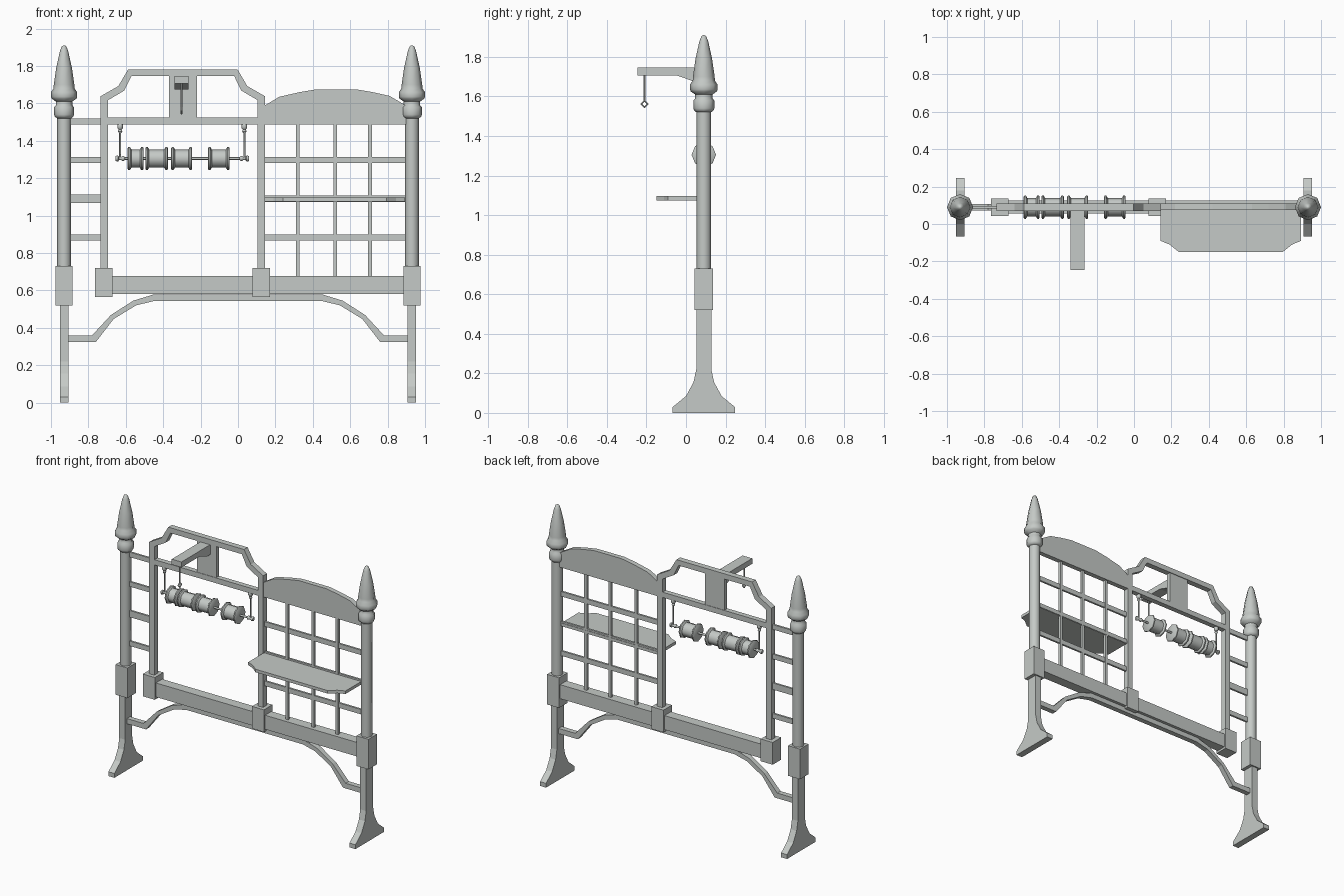
import bpy
import bmesh
import math
from mathutils import Matrix, Vector

cube = bpy.data.objects.get("Cube")
if cube:
    bpy.data.objects.remove(cube, do_unlink=True)

# Single pale grey finish
GREY = (0.56, 0.59, 0.57, 1)
grey = bpy.data.materials.new("pale_grey")
grey.use_nodes = True
grey.diffuse_color = GREY
grey.node_tree.nodes["Principled BSDF"].inputs["Base Color"].default_value = GREY

MID_Y = 0.09   # centre plane of the rack
POST_X = 0.93


def finish(name, bm, smooth=False):
    bmesh.ops.recalc_face_normals(bm, faces=bm.faces)
    mesh = bpy.data.meshes.new(name)
    bm.to_mesh(mesh)
    bm.free()
    mesh.materials.append(grey)
    ob = bpy.data.objects.new(name, mesh)
    bpy.context.collection.objects.link(ob)
    if smooth:
        mesh.polygons.foreach_set("use_smooth", [True] * len(mesh.polygons))
        mesh.set_sharp_from_angle(angle=math.radians(50))
    return ob


def prism(name, outline, axis, lo, hi):
    """Extrude a flat outline along x, y or z from lo to hi."""
    place = {"x": lambda a, b, d: (d, a, b),
             "y": lambda a, b, d: (a, d, b),
             "z": lambda a, b, d: (a, b, d)}[axis]
    bm = bmesh.new()
    face = bm.faces.new([bm.verts.new(place(a, b, lo)) for a, b in outline])
    moved = bmesh.ops.extrude_face_region(bm, geom=[face])["geom"]
    bmesh.ops.translate(bm, vec=Vector(place(0, 0, hi - lo)),
                        verts=[v for v in moved if isinstance(v, bmesh.types.BMVert)])
    return finish(name, bm)


def box(name, x0, x1, z0, z1, depth):
    outline = [(x0, z0), (x1, z0), (x1, z1), (x0, z1)]
    return prism(name, outline, "y", MID_Y - depth / 2, MID_Y + depth / 2)


def turned(name, profile, origin, axis="z", sides=8):
    """Lathe a (radius, height) profile around z or x."""
    bm = bmesh.new()
    rings = []
    for r, h in profile:
        ring = []
        for i in range(sides):
            a = math.tau * i / sides
            ring.append(bm.verts.new((r * math.cos(a), r * math.sin(a), h)))
        rings.append(ring)
    for low, high in zip(rings, rings[1:]):
        for i in range(sides):
            j = (i + 1) % sides
            bm.faces.new((low[i], low[j], high[j], high[i]))
    bm.faces.new(rings[0])
    bm.faces.new(rings[-1])
    if axis == "x":
        bm.transform(Matrix.Rotation(math.pi / 2, 4, "Y"))
    bm.transform(Matrix.Translation(origin))
    return finish(name, bm, smooth=True)


# End posts: splayed foot, square block, turned post and pointed finial
foot_half = [(0.157, 0), (0.157, 0.03), (0.09, 0.085), (0.052, 0.155),
             (0.038, 0.22), (0.038, 0.53)]
foot = [(MID_Y + a, z) for a, z in foot_half]
foot += [(MID_Y - a, z) for a, z in reversed(foot_half)]
finial = [(0.038, 1.52), (0.05, 1.53), (0.053, 1.54), (0.053, 1.58), (0.044, 1.59),
          (0.044, 1.61), (0.066, 1.625), (0.07, 1.635), (0.07, 1.66), (0.056, 1.68),
          (0.055, 1.70), (0.042, 1.79), (0.022, 1.88), (0.012, 1.905), (0.003, 1.91)]
for side, s in (("right", -1), ("left", 1)):
    x = s * POST_X
    prism(side + "_foot", foot, "x", x - 0.023, x + 0.023)
    box(side + "_post_block", x - 0.046, x + 0.046, 0.52, 0.73, 0.094)
    turned(side + "_post", [(0.037, 0.72), (0.037, 1.53)], (x, MID_Y, 0))
    turned(side + "_finial", finial, (x, MID_Y, 0))

# Lower beam with square joint blocks
box("lower_beam", -0.72, 0.93, 0.58, 0.678, 0.07)
box("right_joint_block", -0.765, -0.672, 0.565, 0.72, 0.094)
box("middle_joint_block", 0.078, 0.17, 0.565, 0.72, 0.094)

# Arched brace under the beam
outer = [(0.92, 0.36), (0.78, 0.36), (0.68, 0.468), (0.56, 0.545), (0.455, 0.577)]
inner = [(0.45, 0.543), (0.545, 0.52), (0.665, 0.447), (0.76, 0.324), (0.92, 0.324)]
brace = outer + [(-x, z) for x, z in reversed(outer)]
brace += [(-x, z) for x, z in reversed(inner)] + inner
prism("arched_brace", brace, "y", MID_Y - 0.018, MID_Y + 0.018)

# Tall open frame with clipped top corners, built around its own centre line
frame_x = -0.295
outer = [(0.44, 0.70), (0.44, 1.638), (0.345, 1.692), (0.292, 1.782)]
inner = [(0.275, 1.745), (0.313, 1.668), (0.40, 1.617), (0.40, 0.70)]
frame = [(frame_x + x, z) for x, z in outer]
frame += [(frame_x - x, z) for x, z in reversed(outer)]
frame += [(frame_x - x, z) for x, z in reversed(inner)]
frame += [(frame_x + x, z) for x, z in inner]
prism("tall_frame", frame, "y", MID_Y - 0.02, MID_Y + 0.02)
box("frame_crossbar", -0.71, 0.12, 1.488, 1.525, 0.036)
box("frame_panel", -0.37, -0.22, 1.51, 1.76, 0.03)

# Ladder rungs on one side and lattice on the other
for i, (z, h) in enumerate([(0.883, 0.034), (1.09, 0.046), (1.297, 0.034), (1.503, 0.034)]):
    box(f"ladder_rung_{i}", -0.91, -0.72, z - h / 2, z + h / 2, 0.014)
    if i < 3:
        box(f"lattice_rail_{i}", 0.13, 0.91, z - 0.017, z + 0.017, 0.014)
for i, x in enumerate((0.32, 0.52, 0.706)):
    box(f"lattice_bar_{i}", x - 0.01, x + 0.01, 0.67, 1.5, 0.018)

# Curved header board
header = [(0.14, 1.488), (0.90, 1.488), (0.90, 1.587), (0.81, 1.64), (0.72, 1.66),
          (0.63, 1.675), (0.42, 1.675), (0.33, 1.66), (0.22, 1.635), (0.14, 1.587)]
prism("header_board", header, "y", MID_Y - 0.014, MID_Y + 0.02)

# Shelf with clipped front corners
shelf = [(0.142, 0.10), (0.142, -0.09), (0.19, -0.11), (0.24, -0.15),
         (0.795, -0.15), (0.845, -0.11), (0.893, -0.09), (0.893, 0.10)]
prism("shelf", shelf, "z", 1.075, 1.096)

# Bracket arm and its hanging hook
arm = [(0.09, 1.675), (0.04, 1.675), (0.0, 1.69), (-0.05, 1.707),
       (-0.245, 1.707), (-0.245, 1.745), (0.09, 1.745)]
prism("bracket_arm", arm, "x", -0.34, -0.265)
hook_x, hook_y = -0.302, -0.21
turned("hook_stem", [(0.005, 1.577), (0.005, 1.71)], (hook_x, hook_y, 0), sides=6)
bpy.ops.mesh.primitive_torus_add(major_segments=4, minor_segments=6, major_radius=0.017,
                                 minor_radius=0.005, location=(hook_x, hook_y, 1.562),
                                 rotation=(0, math.pi / 2, 0))
ring = bpy.context.object
ring.name = "hook_ring"
ring.data.materials.append(grey)

# Spool rod with knobbed ends, hung from the crossbar
ROD_Z = 1.305
turned("spool_rod", [(0.007, -0.65), (0.007, 0.052)], (0, MID_Y, ROD_Z), "x")
knob = [(0.012, -0.024), (0.016, -0.019), (0.016, -0.011), (0.009, -0.007),
        (0.009, 0.007), (0.013, 0.011), (0.013, 0.02), (0.008, 0.025)]
hanger = [(0.005, 0), (0.005, 0.135), (0.012, 0.145), (0.008, 0.155),
          (0.015, 0.162), (0.015, 0.18), (0.008, 0.19)]
for side, x, s in (("right", -0.63, 1), ("left", 0.034, -1)):
    turned(side + "_rod_knob", [(r, s * h) for r, h in knob], (x, MID_Y, ROD_Z), "x")
    turned(side + "_hanger", hanger, (x, MID_Y, ROD_Z))

# Four thread spools
for i, (a, b) in enumerate([(-0.59, -0.505), (-0.495, -0.375), (-0.357, -0.245), (-0.16, -0.045)]):
    half = (b - a) / 2
    flange = [(0.056, half), (0.062, half - 0.004), (0.062, half - 0.012),
              (0.054, half - 0.017), (0.049, half - 0.02)]
    spool = [(r, -h) for r, h in flange] + list(reversed(flange))
    turned(f"spool_{i}", spool, ((a + b) / 2, MID_Y, ROD_Z), "x")
